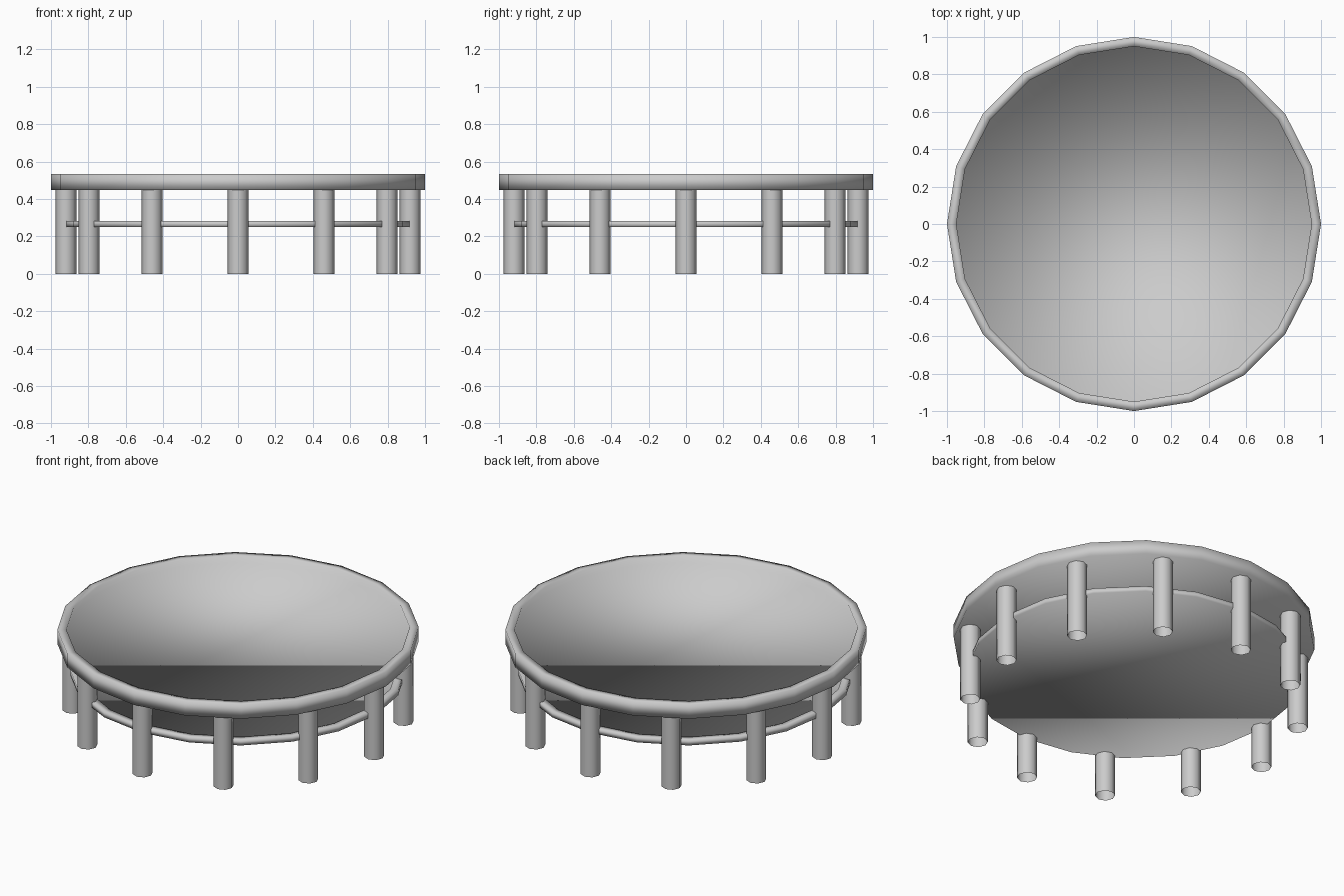
import bpy, bmesh
from math import cos, sin, pi, radians

if "Cube" in bpy.data.objects:
    bpy.data.objects.remove(bpy.data.objects["Cube"])

def make_object(name, bm):
    bmesh.ops.recalc_face_normals(bm, faces=bm.faces)
    for f in bm.faces:
        f.smooth = True
    mesh = bpy.data.meshes.new(name)
    bm.to_mesh(mesh)
    bm.free()
    ob = bpy.data.objects.new(name, mesh)
    bpy.context.collection.objects.link(ob)
    return ob

def tray(name, radius, lip, z0, z1, recess, sides=20):
    """Round disc with a raised lip, softly shaded all over."""
    bm = bmesh.new()
    profile = [(radius, z0), (radius, z1), (radius - lip, z1), (radius - lip, z1 - recess)]
    rings = [[bm.verts.new((r * cos(2 * pi * i / sides), r * sin(2 * pi * i / sides), z))
              for i in range(sides)] for r, z in profile]
    for a, b in zip(rings, rings[1:]):
        for i in range(sides):
            j = (i + 1) % sides
            bm.faces.new((a[i], a[j], b[j], b[i]))
    bm.faces.new(rings[0][::-1])   # underside
    bm.faces.new(rings[-1])        # recessed top
    return make_object(name, bm)

def leg(name, x, y, radius, height, sides=8):
    """Open-ended tube leg standing on the floor."""
    bm = bmesh.new()
    lo, hi = [[bm.verts.new((x + radius * cos(2 * pi * i / sides),
                             y + radius * sin(2 * pi * i / sides), z))
               for i in range(sides)] for z in (0, height)]
    for i in range(sides):
        j = (i + 1) % sides
        bm.faces.new((lo[i], lo[j], hi[j], hi[i]))
    return make_object(name, bm)

# Top surface with rim, and the thin lower shelf
tray("top_surface", 1.0, 0.05, 0.447, 0.533, 0.04)
tray("lower_shelf", 0.927, 0.046, 0.25, 0.282, 0.015)

# Twelve legs around the edge
for k in range(12):
    a = radians(30 * k)
    leg(f"leg_{k + 1:02d}", 0.92 * cos(a), 0.92 * sin(a), 0.056, 0.45)
